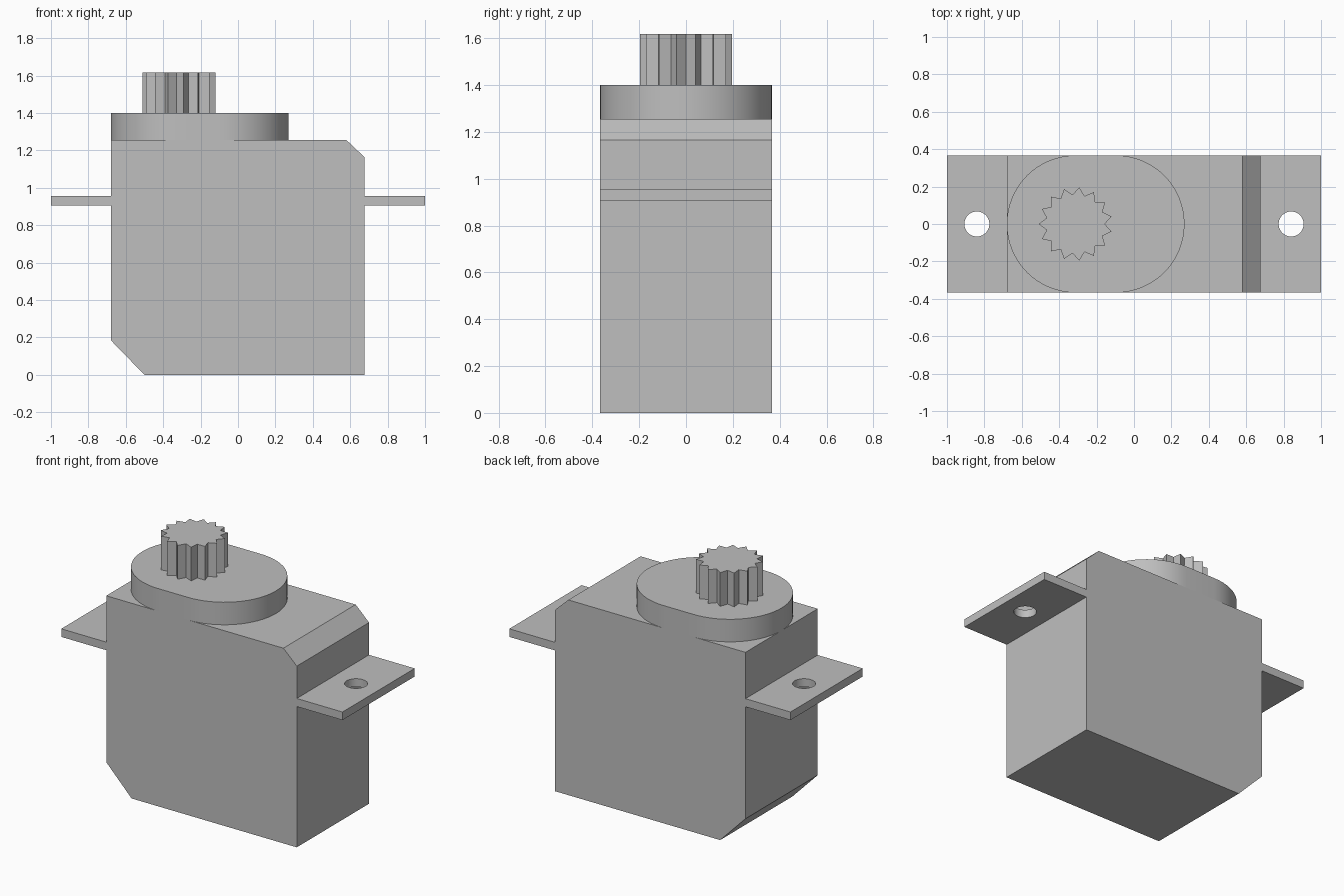
import bpy, bmesh
from math import sin, cos, pi, radians
from mathutils import Vector

if "Cube" in bpy.data.objects:
    bpy.data.objects.remove(bpy.data.objects["Cube"], do_unlink=True)

grey = bpy.data.materials.new("plain grey")
grey.use_nodes = True
colour = (0.52, 0.52, 0.52, 1)
grey.diffuse_color = colour
grey.node_tree.nodes["Principled BSDF"].inputs["Base Color"].default_value = colour

HALF_DEPTH = 0.367
CASE_LEFT, CASE_RIGHT, CASE_TOP = -0.68, 0.675, 1.255
COLLAR_TOP = 1.4
SHAFT_X = CASE_LEFT + HALF_DEPTH


def prism(name, points, offset, smooth=False):
    """Extrude a closed outline of 3D points along an offset."""
    bm = bmesh.new()
    face = bm.faces.new([bm.verts.new(p) for p in points])
    extruded = bmesh.ops.extrude_face_region(bm, geom=[face])
    verts = [v for v in extruded["geom"] if isinstance(v, bmesh.types.BMVert)]
    bmesh.ops.translate(bm, verts=verts, vec=Vector(offset))
    bmesh.ops.recalc_face_normals(bm, faces=bm.faces)
    mesh = bpy.data.meshes.new(name)
    bm.to_mesh(mesh)
    bm.free()
    mesh.materials.append(grey)
    obj = bpy.data.objects.new(name, mesh)
    bpy.context.collection.objects.link(obj)
    if smooth:
        bpy.ops.object.select_all(action="DESELECT")
        obj.select_set(True)
        bpy.context.view_layer.objects.active = obj
        bpy.ops.object.shade_smooth_by_angle(angle=radians(30))
    return obj


def arc(cx, radius, start, end, steps, z):
    return [(cx + radius * cos(a), radius * sin(a), z)
            for a in (start + (end - start) * i / steps for i in range(steps + 1))]


# Case with a chamfered top corner and a chamfered bottom corner
outline = [(-0.5, 0), (CASE_RIGHT, 0), (CASE_RIGHT, 1.165), (0.58, CASE_TOP),
           (CASE_LEFT, CASE_TOP), (CASE_LEFT, 0.185)]
prism("case", [(x, -HALF_DEPTH, z) for x, z in outline], (0, 2 * HALF_DEPTH, 0))

# Rounded collar on top of the case
collar = (arc(-0.097, HALF_DEPTH, -pi / 2, pi / 2, 32, CASE_TOP)
          + arc(SHAFT_X, HALF_DEPTH, pi / 2, 3 * pi / 2, 32, CASE_TOP))
prism("collar", collar, (0, 0, COLLAR_TOP - CASE_TOP), smooth=True)

# Toothed output shaft
TEETH = 15
spline = []
for i in range(2 * TEETH):
    radius = 0.157 if i % 2 else 0.197
    angle = pi + pi * i / TEETH
    spline.append((SHAFT_X + radius * cos(angle), radius * sin(angle), COLLAR_TOP))
prism("output_shaft", spline, (0, 0, 0.217))

# Mounting ears, each with a screw hole
for name, side, inner in (("left", 1, CASE_RIGHT), ("right", -1, CASE_LEFT)):
    corners = [(inner, -HALF_DEPTH), (side, -HALF_DEPTH),
               (side, HALF_DEPTH), (inner, HALF_DEPTH)]
    ear = prism(name + "_mounting_ear", [(x, y, 0.905) for x, y in corners], (0, 0, 0.052))
    cutter = prism(name + "_hole_cutter", arc(side * 0.84, 0.067, 0, 2 * pi * 31 / 32, 31, 0.8),
                   (0, 0, 0.3), smooth=True)
    hole = ear.modifiers.new("screw hole", "BOOLEAN")
    hole.operation = "DIFFERENCE"
    hole.solver = "EXACT"
    hole.object = cutter
    cutter.hide_render = True
    cutter.hide_set(True)
